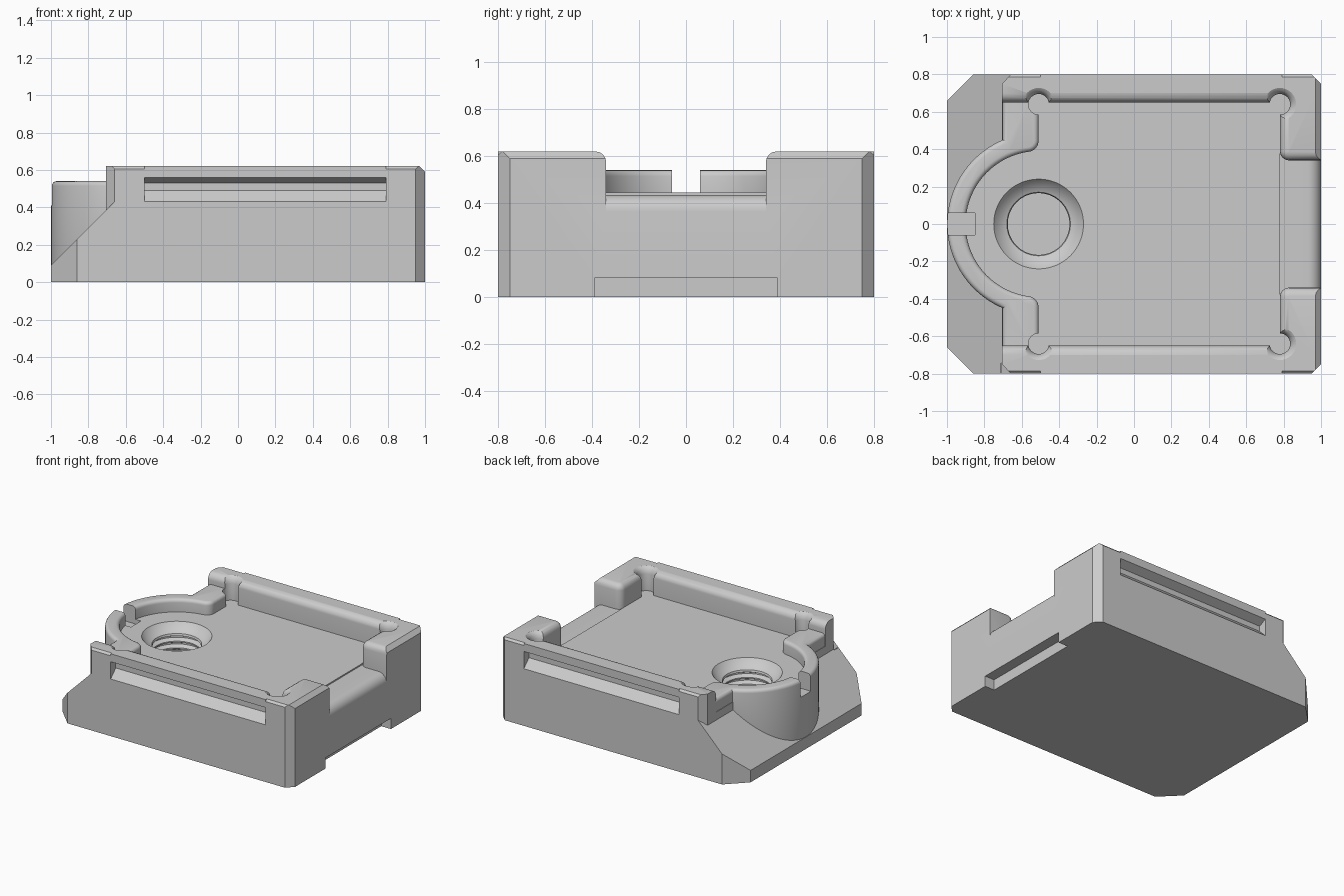
import bpy
import bmesh
from math import sin, cos, radians
from mathutils import Vector

if "Cube" in bpy.data.objects:
    bpy.data.objects.remove(bpy.data.objects["Cube"])

FLOOR, RIM, TOP = 0.445, 0.54, 0.62
CUP_X = -0.51

grey = bpy.data.materials.new("light_grey")
grey.use_nodes = True
grey.diffuse_color = (0.6, 0.6, 0.6, 1)
grey.node_tree.nodes["Principled BSDF"].inputs["Base Color"].default_value = (0.6, 0.6, 0.6, 1)


def loft(name, rings, bevel=0):
    """Closed solid through matching rings; optionally rounds the last ring's edges."""
    bm = bmesh.new()
    loops = [[bm.verts.new(p) for p in ring] for ring in rings]
    n = len(loops[0])
    for a, b in zip(loops, loops[1:]):
        for i in range(n):
            j = (i + 1) % n
            bm.faces.new((a[i], a[j], b[j], b[i]))
    bm.faces.new(loops[0])
    cap = bm.faces.new(loops[-1])
    bmesh.ops.recalc_face_normals(bm, faces=bm.faces)
    if bevel:
        bmesh.ops.bevel(bm, geom=list(cap.edges), offset=bevel, segments=4,
                        profile=0.5, affect='EDGES')
    mesh = bpy.data.meshes.new(name)
    bm.to_mesh(mesh)
    bm.free()
    mesh.materials.append(grey)
    obj = bpy.data.objects.new(name, mesh)
    bpy.context.collection.objects.link(obj)
    return obj


def prism(name, pts, start, end, axis='z', bevel=0):
    place = {'x': lambda u, v, w: Vector((w, u, v)),
             'y': lambda u, v, w: Vector((u, w, v)),
             'z': lambda u, v, w: Vector((u, v, w))}[axis]
    return loft(name, [[place(u, v, w) for u, v in pts] for w in (start, end)], bevel)


def box(name, x, y, z):
    return prism(name, [(x[0], y[0]), (x[1], y[0]), (x[1], y[1]), (x[0], y[1])], *z)


def arc(cx, cy, r, a, b, steps):
    angles = [radians(a + (b - a) * i / steps) for i in range(steps + 1)]
    return [(cx + r * cos(t), cy + r * sin(t)) for t in angles]


def lathe(name, cx, cy, profile, steps=64):
    return loft(name, [[(x, y, z) for x, y in arc(cx, cy, r, 0, 360, steps)[:-1]]
                       for r, z in profile])


def flip(pts, s):
    return [(u, v * s) for u, v in pts]


def combine(target, operation, *others):
    for other in others:
        mod = target.modifiers.new("combine", 'BOOLEAN')
        mod.operation, mod.object, mod.solver = operation, other, 'EXACT'
        bpy.context.view_layer.objects.active = target
        bpy.ops.object.modifier_apply(modifier=mod.name)
        bpy.data.objects.remove(other)


SIDES = (1, -1)

# Base slab with a sloped end and a rounded sill
body = box("tray_body", (-1.1, 1.1), (-0.9, 0.9), (0, FLOOR))
sill = [(0.78, 0.5), (0.78, 0.435)] + arc(0.93, 0.365, 0.07, 90, 0, 8) + [(1.2, 0.365), (1.2, 0.5)]
combine(body, 'DIFFERENCE', prism("sill_cut", sill, -0.4, 0.4, 'y'))

# Side rails and raised corner blocks
rail = [(0.65, 0.3)] + arc(0.70, 0.57, 0.05, 180, 90, 6) + [(0.85, TOP), (0.85, 0.3)]
block = [(1.1, 0.34)] + arc(0.83, 0.39, 0.05, 270, 180, 6) + [(0.78, 0.75), (1.1, 0.75)]
for s in SIDES:
    combine(body, 'UNION',
            prism("side_rail", [(y * s, z) for y, z in rail], -1.1, 1.1, 'x'),
            prism("corner_block", flip(block, s), 0.3, TOP, bevel=0.045))

# Trim to the chamfered footprint
half = [(-1, 0.66), (-0.86, 0.8), (0.95, 0.8), (1, 0.75)]
footprint = half + flip(reversed(half), -1)
combine(body, 'INTERSECT', prism("footprint", footprint, -0.1, 1))

# Sloped end and the small chamfers on the rail ends
slope = [(-1.1, -0.01), (-0.705, 0.385), (-0.705, 0.7), (-1.1, 0.7)]
combine(body, 'DIFFERENCE', prism("slope_cut", slope, -1, 1, 'y'))
for s in SIDES:
    tri = flip([(-0.71, 0.744), (-0.615, 0.85), (-0.71, 0.85)], s)
    combine(body, 'DIFFERENCE', loft("rail_end_cut", [
        [(x, y, x + 1.09) for x, y in tri], [(x, y, 0.8) for x, y in tri]]))

# Round cup with a low rim that runs into the rails
upper = (arc(CUP_X, 0, 0.489, 180, 113.1, 24) + [(-0.702, 0.68), (CUP_X, 0.68)]
         + arc(-0.57, 0.446, 0.06, 0, -82.3, 8) + arc(CUP_X, 0, 0.39, 97.7, 180, 24)[1:])
outline = upper + flip(upper[::-1][1:-1], -1)
combine(body, 'UNION',
        lathe("cup_floor", CUP_X, 0, [(0.45, 0.05), (0.45, FLOOR)]),
        prism("cup_rim", outline, 0.05, RIM, bevel=0.025))
combine(body, 'DIFFERENCE', box("rim_notch", (-1.1, -0.85), (-0.06, 0.06), (0.41, 0.7)))

# Threaded hole with a countersink
thread = [(0.165, 0.1)]
for i in range(5):
    z = 0.13 + 0.05 * i
    thread += [(0.165, z), (0.195, z + 0.015), (0.195, z + 0.025), (0.165, z + 0.04)]
thread += [(0.17, 0.385), (0.205, 0.4), (0.24, FLOOR), (0.24, 0.5)]
combine(body, 'DIFFERENCE', lathe("threaded_hole", CUP_X, 0, thread))

# Corner reliefs, side grooves and edge chamfers
relief = [(0.055, FLOOR), (0.055, 0.57), (0.062, 0.595), (0.075, 0.612), (0.095, 0.625), (0.095, 0.7)]
groove = [(0.85, 0.56), (0.8, 0.56), (0.74, 0.53), (0.74, 0.49), (0.8, 0.43), (0.85, 0.43)]
edge = [(0.775, 0.63), (0.81, 0.63), (0.81, 0.595)]
for s in SIDES:
    for x in (CUP_X, 0.78):
        combine(body, 'DIFFERENCE', lathe("corner_relief", x, s * 0.64, relief, 32))
    combine(body, 'DIFFERENCE',
            prism("side_groove", [(y * s, z) for y, z in groove], -0.5, 0.79, 'x'))
    for start, end in ((-1, -0.5), (0.79, 1.1)):
        combine(body, 'DIFFERENCE',
                prism("edge_chamfer", [(y * s, z) for y, z in edge], start, end, 'x'))
combine(body, 'DIFFERENCE',
        prism("end_chamfer", [(0.96, 0.63), (1.01, 0.63), (1.01, 0.58)], -1, 1, 'y'),
        box("bottom_notch", (0.92, 1.1), (-0.39, 0.39), (-0.1, 0.08)))

# Smooth the curves, keep the corners sharp
bpy.ops.object.select_all(action='DESELECT')
body.select_set(True)
bpy.context.view_layer.objects.active = body
bpy.ops.object.shade_smooth_by_angle(angle=radians(30))
